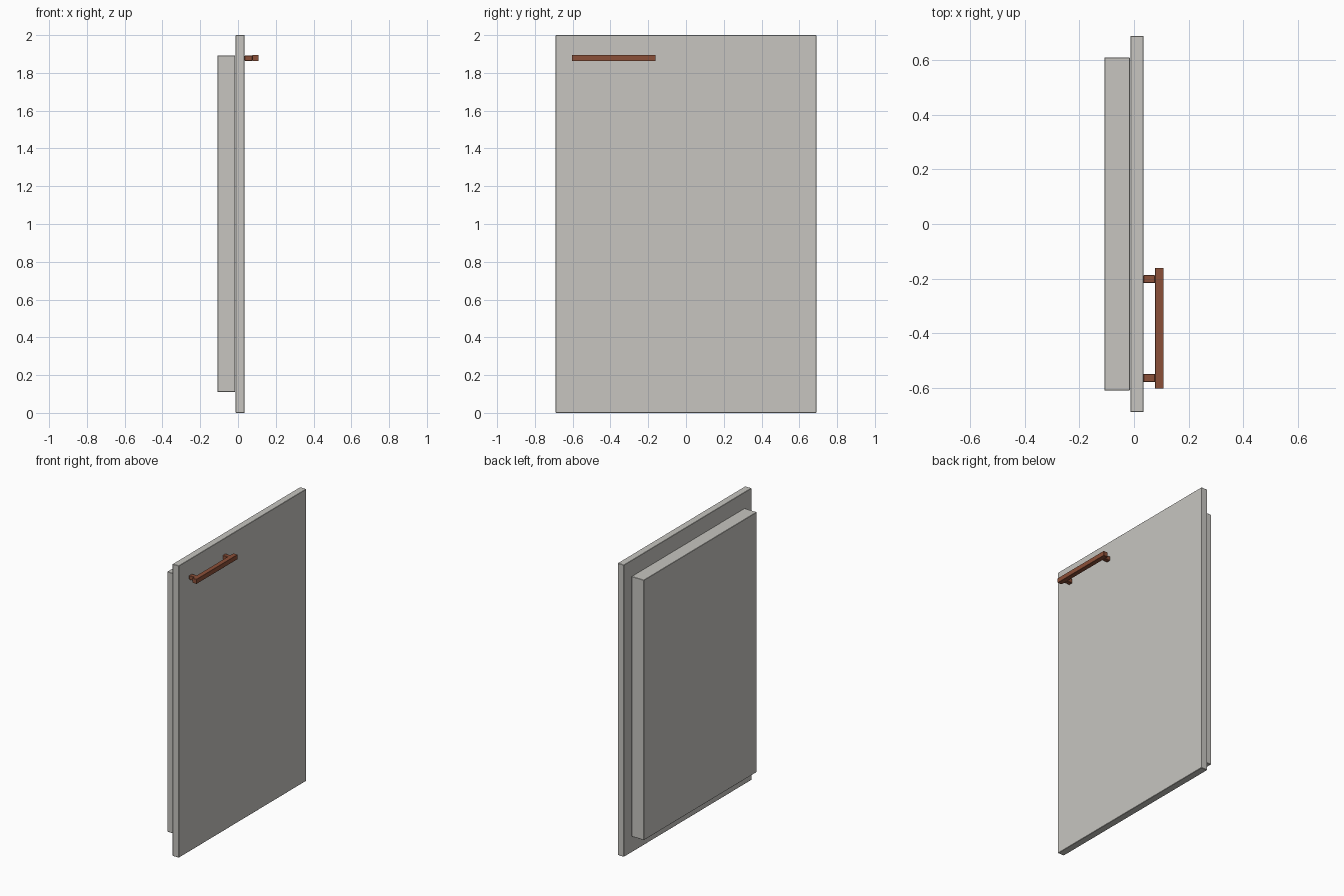
import bpy
import bmesh

cube = bpy.data.objects.get("Cube")
if cube:
    bpy.data.objects.remove(cube, do_unlink=True)


def make_material(name, rgb):
    mat = bpy.data.materials.new(name)
    mat.use_nodes = True
    mat.diffuse_color = (*rgb, 1)
    mat.node_tree.nodes["Principled BSDF"].inputs["Base Color"].default_value = (*rgb, 1)
    return mat


def box(name, xs, ys, zs, mat, bevel):
    """Box from axis ranges, with a fine edge bevel."""
    bm = bmesh.new()
    bmesh.ops.create_cube(bm, size=1)
    for v in bm.verts:
        v.co = [lo + (c + 0.5) * (hi - lo) for c, (lo, hi) in zip(v.co, (xs, ys, zs))]
    mesh = bpy.data.meshes.new(name)
    bm.to_mesh(mesh)
    bm.free()
    mesh.materials.append(mat)
    obj = bpy.data.objects.new(name, mesh)
    bpy.context.collection.objects.link(obj)
    mod = obj.modifiers.new("edge_bevel", "BEVEL")
    mod.width = bevel
    mod.segments = 1
    return obj


grey = make_material("warm grey", (0.57, 0.56, 0.53))
copper = make_material("copper brown", (0.26, 0.08, 0.04))

# Door slab and the raised panel on its inner side
box("door_slab", (-0.013, 0.035), (-0.69, 0.69), (0, 2), grey, 0.002)
box("inner_panel", (-0.109, -0.015), (-0.611, 0.611), (0.11, 1.892), grey, 0.002)

# Handle bar on two short posts
box("handle_bar", (0.077, 0.109), (-0.604, -0.161), (1.863, 1.895), copper, 0.001)
for name, y in (("handle_post_front", -0.565), ("handle_post_back", -0.202)):
    box(name, (0.035, 0.077), (y - 0.015, y + 0.015), (1.864, 1.892), copper, 0.002)
